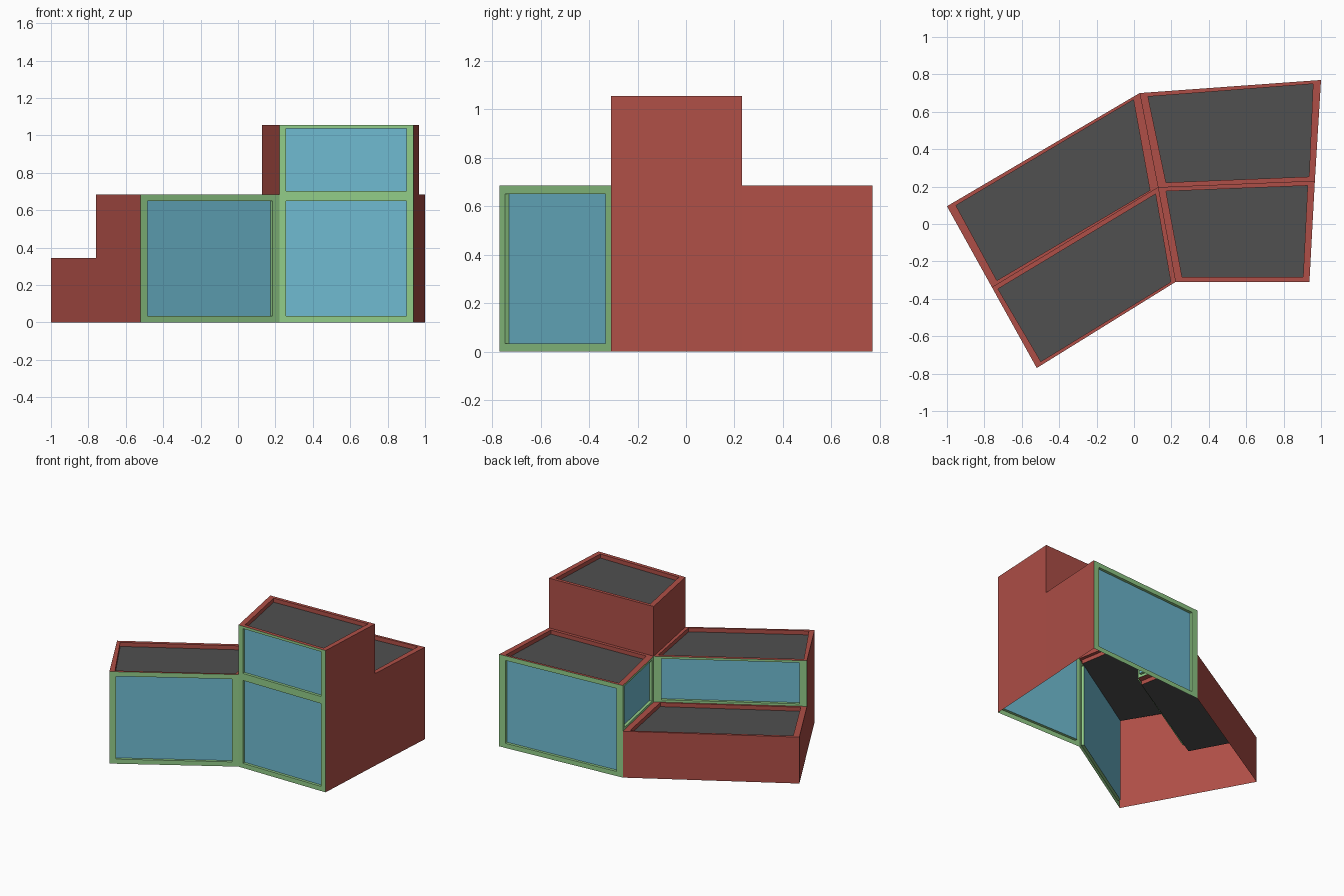
import bpy
from mathutils import Vector

if "Cube" in bpy.data.objects:
    bpy.data.objects.remove(bpy.data.objects["Cube"])


def material(name, rgb):
    m = bpy.data.materials.new(name)
    m.diffuse_color = (*rgb, 1)
    m.use_nodes = True
    m.node_tree.nodes["Principled BSDF"].inputs["Base Color"].default_value = m.diffuse_color
    return m


RED = material("brick red", (0.43, 0.078, 0.063))
GREEN = material("frame green", (0.29, 0.61, 0.25))
BLUE = material("glass blue", (0.16, 0.50, 0.64))
GREY = material("roof grey", (0.08, 0.08, 0.08))

# Plan corners: outer points, plus H and D on the sides and I in the middle
A, B, C = (-1.0, 0.095), (0.03, 0.70), (1.0, 0.77)
D, E, F = (0.967, 0.231), (0.938, -0.31), (0.222, -0.31)
G, H, I = (-0.52, -0.77), (-0.76, -0.3375), (0.128, 0.197)
LOW, MID, TALL = 0.345, 0.685, 1.055


def build(name, verts, faces, mats, indices):
    me = bpy.data.meshes.new(name)
    me.from_pydata(verts, [], faces)
    for m in mats:
        me.materials.append(m)
    for poly, i in zip(me.polygons, indices):
        poly.material_index = i
    ob = bpy.data.objects.new(name, me)
    bpy.context.collection.objects.link(ob)


def upright(p, q, z0, z1):
    return [Vector((*p, z0)), Vector((*q, z0)), Vector((*q, z1)), Vector((*p, z1))]


def wall(name, p, q, z0, z1):
    build(name, upright(p, q, z0, z1), [(0, 1, 2, 3)], [RED], [0])


def recessed(name, outer, inner, depth, rim, panel):
    """Flat border, short inner sides and a sunken panel."""
    n = (outer[1] - outer[0]).cross(outer[3] - outer[0]).normalized()
    verts = outer + inner + [v - n * depth for v in inner]
    faces = []
    for k in (0, 4):
        for i in range(4):
            j = (i + 1) % 4
            faces.append((k + i, k + j, k + 4 + j, k + 4 + i))
    faces.append((8, 9, 10, 11))
    build(name, verts, faces, [rim, panel], [0] * 8 + [1])


def window(name, p, q, z0, z1):
    outer = upright(p, q, z0, z1)
    mid = sum(outer, Vector()) / 4
    recessed(name, outer, [mid + (v - mid) * 0.9 for v in outer], 0.02, GREEN, BLUE)


def roof(name, outer, inner, z):
    recessed(name, [Vector((*p, z)) for p in outer],
             [Vector((*p, z)) for p in inner], 0.03, RED, GREY)


# Brick walls
wall("back_left_wall", B, A, 0, LOW)
wall("left_wall_low", A, H, 0, LOW)
wall("left_wall_mid", H, G, 0, MID)
wall("right_wall_tall", E, D, 0, TALL)
wall("right_wall_mid", D, C, 0, MID)
wall("tower_left_wall", I, F, MID, TALL)
wall("tower_back_wall", D, I, MID, TALL)

# Window walls
window("front_left_window", G, F, 0, MID)
window("front_right_window", F, E, 0, MID)
window("tower_window", F, E, MID, TALL)
window("back_right_window", C, B, 0, MID)
window("terrace_side_window", B, I, LOW, MID)
window("terrace_long_window", I, H, LOW, MID)

# Sunken roofs with a brick rim
roof("back_left_roof", (A, H, I, B),
     ((-0.952, 0.099), (-0.733, -0.302), (0.085, 0.180), (-0.003, 0.664)), LOW)
roof("front_left_roof", (H, G, F, I),
     ((-0.727, -0.347), (-0.498, -0.735), (0.196, -0.310), (0.115, 0.160)), MID)
roof("tower_roof", (I, F, E, D),
     ((0.171, 0.175), (0.257, -0.283), (0.904, -0.283), (0.928, 0.205)), TALL)
roof("back_right_roof", (I, D, C, B),
     ((0.171, 0.222), (0.936, 0.253), (0.957, 0.749), (0.075, 0.681)), MID)
